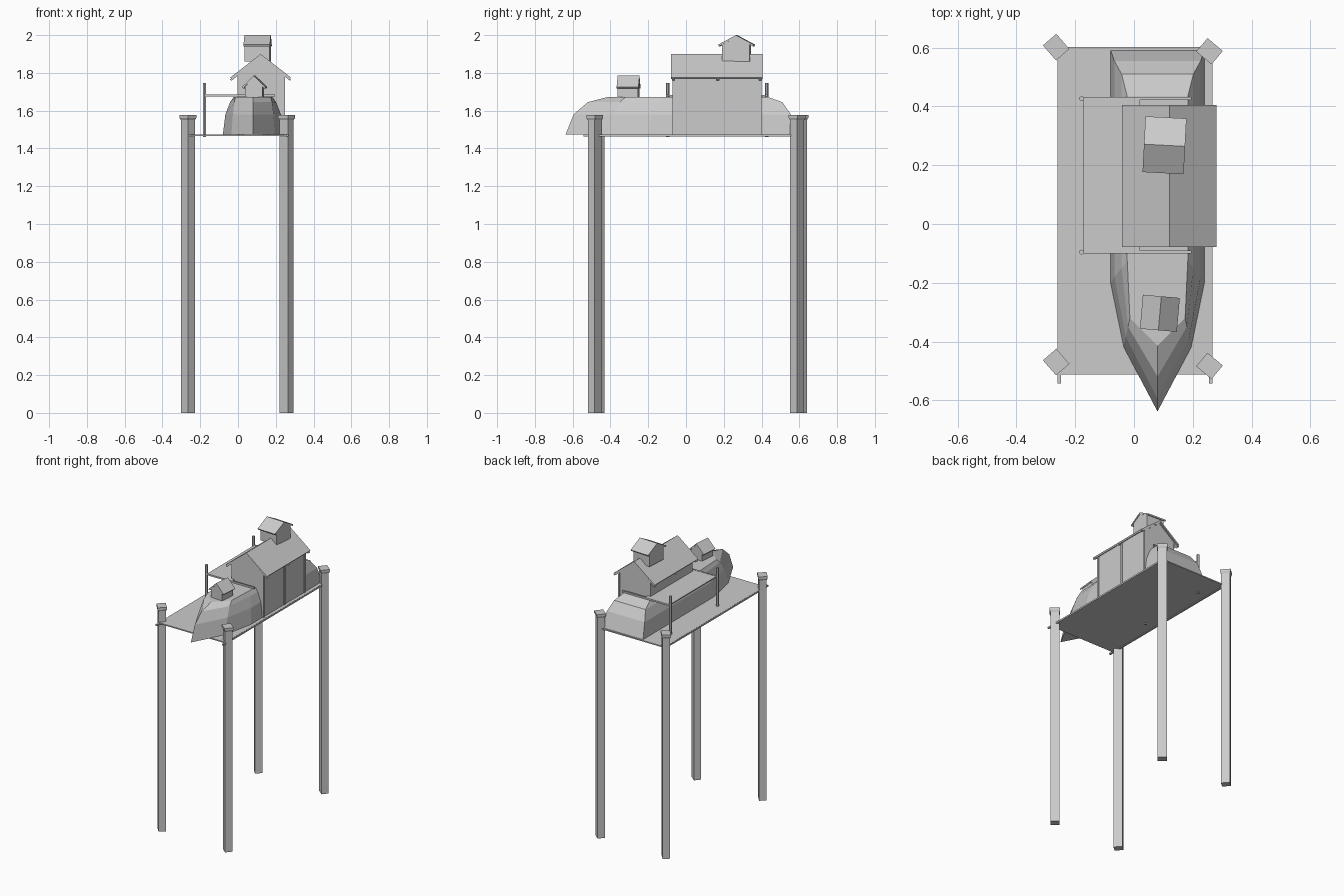
import bpy, bmesh
from math import radians, atan2, hypot
from mathutils import Matrix, Vector

if "Cube" in bpy.data.objects:
    bpy.data.objects.remove(bpy.data.objects["Cube"])


def make(name, verts, faces, matrix=None):
    me = bpy.data.meshes.new(name)
    bm = bmesh.new()
    vs = [bm.verts.new(v) for v in verts]
    for f in faces:
        bm.faces.new([vs[i] for i in f])
    bmesh.ops.recalc_face_normals(bm, faces=bm.faces)
    if matrix:
        bm.transform(matrix)
    bm.to_mesh(me)
    bm.free()
    ob = bpy.data.objects.new(name, me)
    bpy.context.collection.objects.link(ob)
    return ob


def loft(name, rings, matrix=None):
    """Closed solid through equal-length rings."""
    n = len(rings[0])
    faces = [range(n), range((len(rings) - 1) * n, len(rings) * n)]
    for k in range(len(rings) - 1):
        for i in range(n):
            j = (i + 1) % n
            faces.append((k * n + i, k * n + j, (k + 1) * n + j, (k + 1) * n + i))
    return make(name, [v for r in rings for v in r], faces, matrix)


def box(name, x0, x1, y0, y1, z0, z1, matrix=None):
    return loft(name, [[(x0, y0, z), (x1, y0, z), (x1, y1, z), (x0, y1, z)]
                       for z in (z0, z1)], matrix)


def prism(name, outline, hl, matrix):
    """Extrude an xz outline along y, from -hl to hl."""
    return loft(name, [[(x, y, z) for x, z in outline] for y in (-hl, hl)], matrix)


def gabled(name, cx, cy, rot, z0, ze, zr, wall_hw, wall_hl, roof_hw, roof_hl, t):
    """Gabled hut: pentagon walls and two roof slabs, ridge along local y."""
    m = Matrix.Translation((cx, cy, 0)) @ Matrix.Rotation(radians(rot), 4, 'Z')
    s = (zr - ze) / roof_hw
    zw = zr - t - s * wall_hw
    prism(name + "_walls", [(-wall_hw, z0), (wall_hw, z0), (wall_hw, zw),
                            (0, zr - t), (-wall_hw, zw)], wall_hl, m)
    k = t / hypot(1, s)
    for side, label in ((-1, "left"), (1, "right")):
        prism(f"{name}_roof_{label}",
              [(0, zr), (side * roof_hw, ze), (side * (roof_hw - k * s), ze - k), (0, zr - t)],
              roof_hl, m)
    return m


# Stilts with flared caps
for i, (x, y, a) in enumerate([(-.265, .602, 41), (.257, .588, 50),
                               (-.265, -.47, 41), (.257, -.483, 50)]):
    m = Matrix.Translation((x, y, 0)) @ Matrix.Rotation(radians(a), 4, 'Z')
    box(f"stilt_{i}", -.024, .024, -.029, .029, 0, 1.55, m)
    rings = [[(sx * w, sy * d, z) for sx, sy in ((-1, -1), (1, -1), (1, 1), (-1, 1))]
             for w, d, z in ((.024, .029, 1.55), (.03, .034, 1.562), (.03, .034, 1.577))]
    loft(f"stilt_cap_{i}", rings, m)

# Deck and side beams
box("deck", -.257, .264, -.513, .602, 1.467, 1.475)
for i, x in enumerate((-.254, .261)):
    box(f"deck_beam_{i}", x - .006, x + .006, -.543, .6, 1.463, 1.474)

# Upturned boat hull: (height, half width, shoulder y, front half width, front y, tip y, stern y)
levels = [(1.473, .16, -.20, .115, -.42, -.638, .592),
          (1.58, .147, -.18, .108, -.385, -.595, .555),
          (1.645, .122, -.15, .10, -.35, -.52, .51),
          (1.672, .103, -.125, .094, -.32, -.415, .435)]
hull = []
for z, w, ys, wf, yf, yt, yb in levels:
    hull.append([(.08 + x, y, z) for x, y in
                 [(-w, yb), (-w, ys), (-wf, yf), (0, yt), (wf, yf), (w, ys), (w, yb)]])
loft("upturned_hull", hull)

# Main house on the hull, ridge along y
gabled("house", .12, .163, 0, 1.472, 1.776, 1.90, .122, .233, .16, .242, .012)
for i, y in enumerate((-.066, .168, .393)):
    box(f"wall_batten_{i}", .238, .248, y - .006, y + .006, 1.47, 1.79)
    for side in (-1, 1):
        m = Matrix.Translation((.12, y, 1.885)) @ Matrix.Rotation(
            atan2(.124, .16) if side > 0 else radians(180) - atan2(.124, .16), 4, 'Y')
        box(f"rafter_{i}_{'right' if side > 0 else 'left'}",
            .0, .2, -.009, .009, -.005, .005, m)

# Roof cupola (ridge along x) and bow cabin
gabled("cupola", .104, .268, 87, 1.86, 1.949, 2.0, .073, .066, .095, .07, .01)
gabled("bow_cabin", .088, -.304, -5, 1.66, 1.725, 1.785, .046, .054, .063, .058, .01)

# Side awning with beams and poles
box("awning", -.172, .02, -.1, .43, 1.676, 1.683)
for i, y in enumerate((-.096, .427)):
    box(f"awning_beam_{i}", -.178, .196, y - .005, y + .005, 1.674, 1.685)
    bpy.ops.mesh.primitive_cylinder_add(vertices=6, radius=.009, depth=.285,
                                        location=(-.178, y, 1.603))
    bpy.context.object.name = f"awning_pole_{i}"
